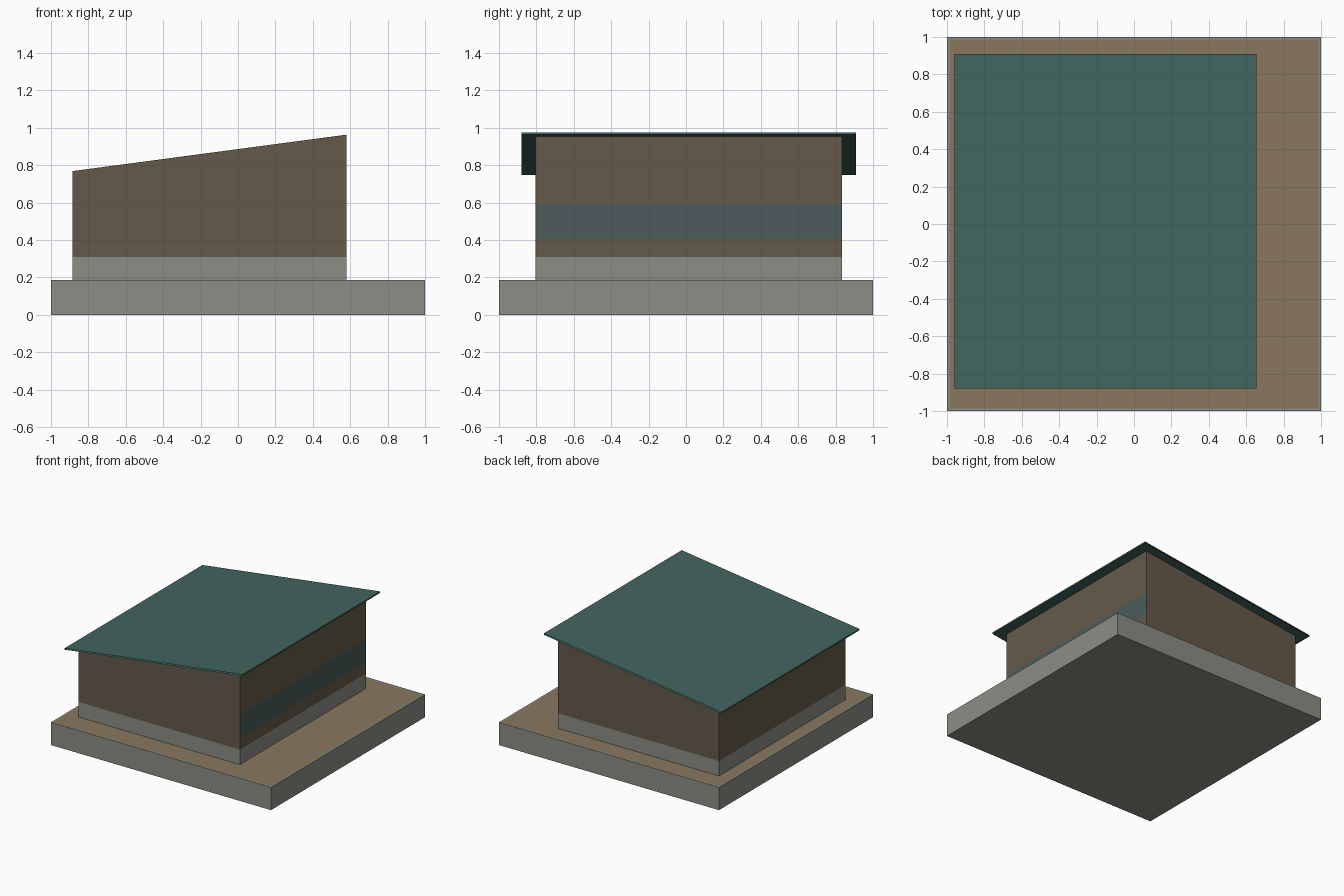
import bpy, bmesh
from mathutils import Vector

cube = bpy.data.objects.get("Cube")
if cube:
    bpy.data.objects.remove(cube)


def material(name, rgb):
    m = bpy.data.materials.new(name)
    m.use_nodes = True
    m.diffuse_color = (*rgb, 1)
    m.node_tree.nodes["Principled BSDF"].inputs["Base Color"].default_value = (*rgb, 1)
    return m


concrete = material("concrete grey", (0.27, 0.27, 0.24))
earth = material("earth tan", (0.25, 0.185, 0.11))
timber = material("timber brown", (0.13, 0.102, 0.068))
glass = material("glass blue grey", (0.072, 0.107, 0.105))
roof_green = material("roof green", (0.055, 0.13, 0.112))


def finish(name, bm, *mats):
    mesh = bpy.data.meshes.new(name)
    bm.to_mesh(mesh)
    bm.free()
    for m in mats:
        mesh.materials.append(m)
    obj = bpy.data.objects.new(name, mesh)
    bpy.context.collection.objects.link(obj)
    return obj


def box(x0, x1, y0, y1, z0, z1):
    bm = bmesh.new()
    bmesh.ops.create_cube(bm, size=1)
    for v in bm.verts:
        v.co = Vector((x1 if v.co.x > 0 else x0,
                       y1 if v.co.y > 0 else y0,
                       z1 if v.co.z > 0 else z0))
    return bm


def slope(x):
    return 0.888 + 0.133 * x


GROUND = 0.187

# Ground slab with an inset earth surface inside a narrow rim
bm = box(-1, 1, -1, 1, 0, GROUND)
top = [f for f in bm.faces if f.normal.z > 0.9 or f.calc_center_median().z > GROUND - 0.001]
bmesh.ops.inset_region(bm, faces=top, thickness=0.02)
for f in top:
    f.material_index = 1
finish("ground_slab", bm, concrete, earth)

# Walls with a sloping top, banded by height; glazing only on the tall side
bm = box(-0.885, 0.58, -0.805, 0.835, GROUND, 1)
for v in bm.verts:
    if v.co.z > 0.9:
        v.co.z = slope(v.co.x) - 0.002
for z in (0.31, 0.405, 0.59):
    bmesh.ops.bisect_plane(bm, geom=bm.verts[:] + bm.edges[:] + bm.faces[:],
                           plane_co=(0, 0, z), plane_no=(0, 0, 1))
bm.normal_update()
for f in bm.faces:
    c = f.calc_center_median()
    if c.z < 0.31:
        f.material_index = 1
    elif f.normal.x > 0.9 and 0.405 < c.z < 0.59:
        f.material_index = 2
    else:
        f.material_index = 0
finish("walls", bm, timber, concrete, glass)

# Thin single-pitch roof: upper and lower sheets joined at the two eaves
bm = box(-0.96, 0.655, -0.88, 0.91, 0, 1)
for v in bm.verts:
    v.co.z = slope(v.co.x) - (0 if v.co.z > 0.5 else 0.012)
bm.normal_update()
open_sides = [f for f in bm.faces if abs(f.normal.y) > 0.9]
bmesh.ops.delete(bm, geom=open_sides, context="FACES_ONLY")
finish("roof", bm, roof_green)
